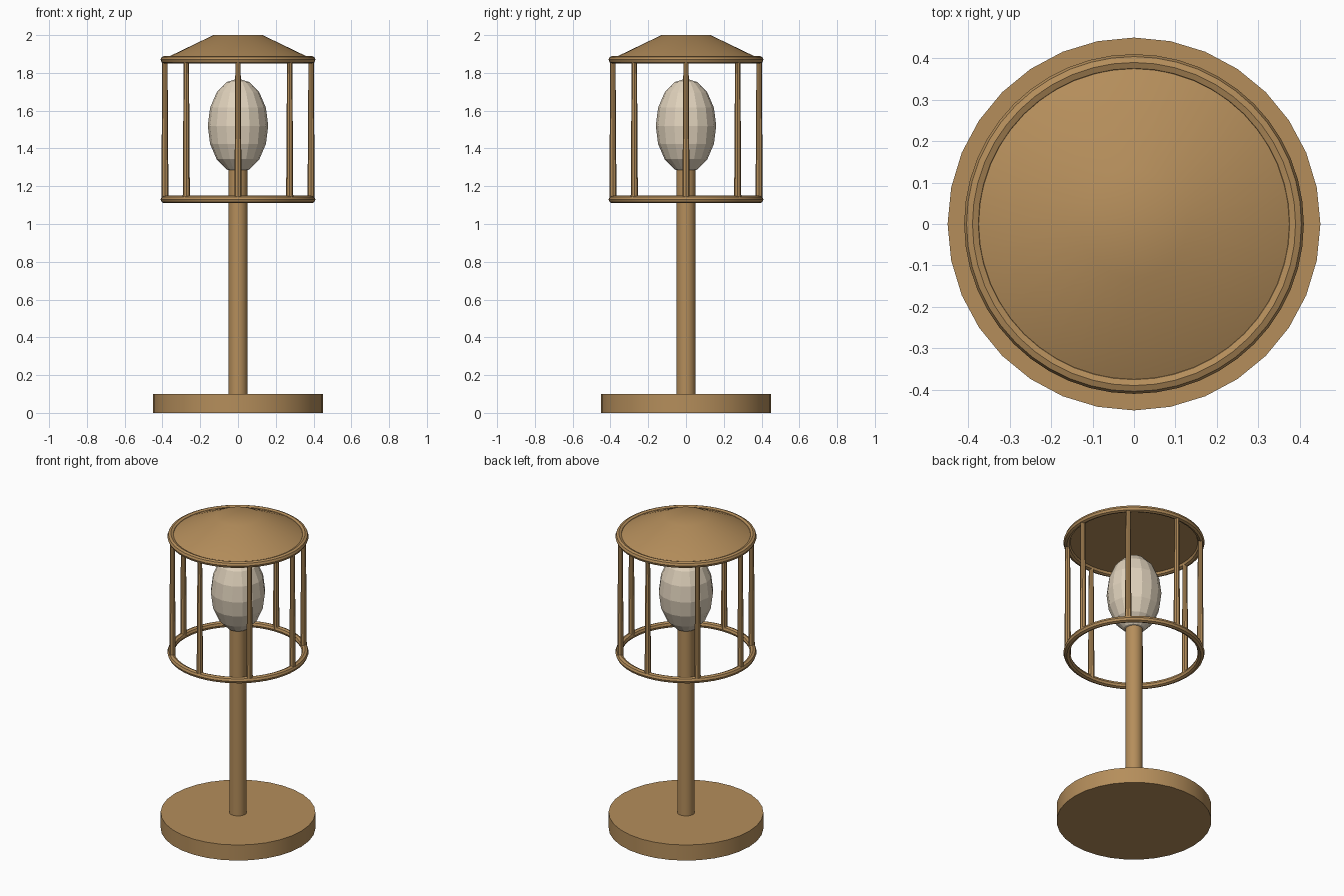
import bpy, math

if "Cube" in bpy.data.objects:
    bpy.data.objects.remove(bpy.data.objects["Cube"])

def material(name, rgb):
    m = bpy.data.materials.new(name)
    m.diffuse_color = (*rgb, 1)
    m.use_nodes = True
    m.node_tree.nodes["Principled BSDF"].inputs["Base Color"].default_value = m.diffuse_color
    return m

wood = material("tan wood", (0.46, 0.27, 0.105))
cream = material("cream bulb", (0.74, 0.64, 0.50))

def finish(name, mat, smooth=True):
    ob = bpy.context.object
    ob.name = name
    ob.data.materials.append(mat)
    if smooth:
        bpy.ops.object.shade_smooth_by_angle(angle=math.radians(30))
    return ob

def frustum(name, r1, r2, z1, z2, sides=32, x=0, y=0):
    bpy.ops.mesh.primitive_cone_add(vertices=sides, radius1=r1, radius2=r2,
                                    depth=z2 - z1, location=(x, y, (z1 + z2) / 2))
    return finish(name, wood)

# Base, post and sloped cap
frustum("base", 0.45, 0.45, 0, 0.1)
frustum("post", 0.05, 0.05, 0.1, 1.3)
frustum("cap", 0.40, 0.13, 1.87, 2.0)

# Faceted bulb
bpy.ops.mesh.primitive_uv_sphere_add(segments=16, ring_count=8, radius=1, location=(0, 0, 1.52))
bulb = finish("bulb", cream, smooth=False)
bulb.scale = (0.16, 0.16, 0.25)

# Cage rings
for name, z in (("lower_ring", 1.13), ("upper_ring", 1.87)):
    bpy.ops.mesh.primitive_torus_add(major_radius=0.39, minor_radius=0.02, major_segments=48,
                                     minor_segments=8, location=(0, 0, z))
    finish(name, wood)

# Eight slightly tapered cage bars
for i in range(8):
    a = i * math.pi / 4
    frustum(f"cage_bar_{i + 1}", 0.019, 0.014, 1.13, 1.87, 8,
            0.387 * math.cos(a), 0.387 * math.sin(a))
